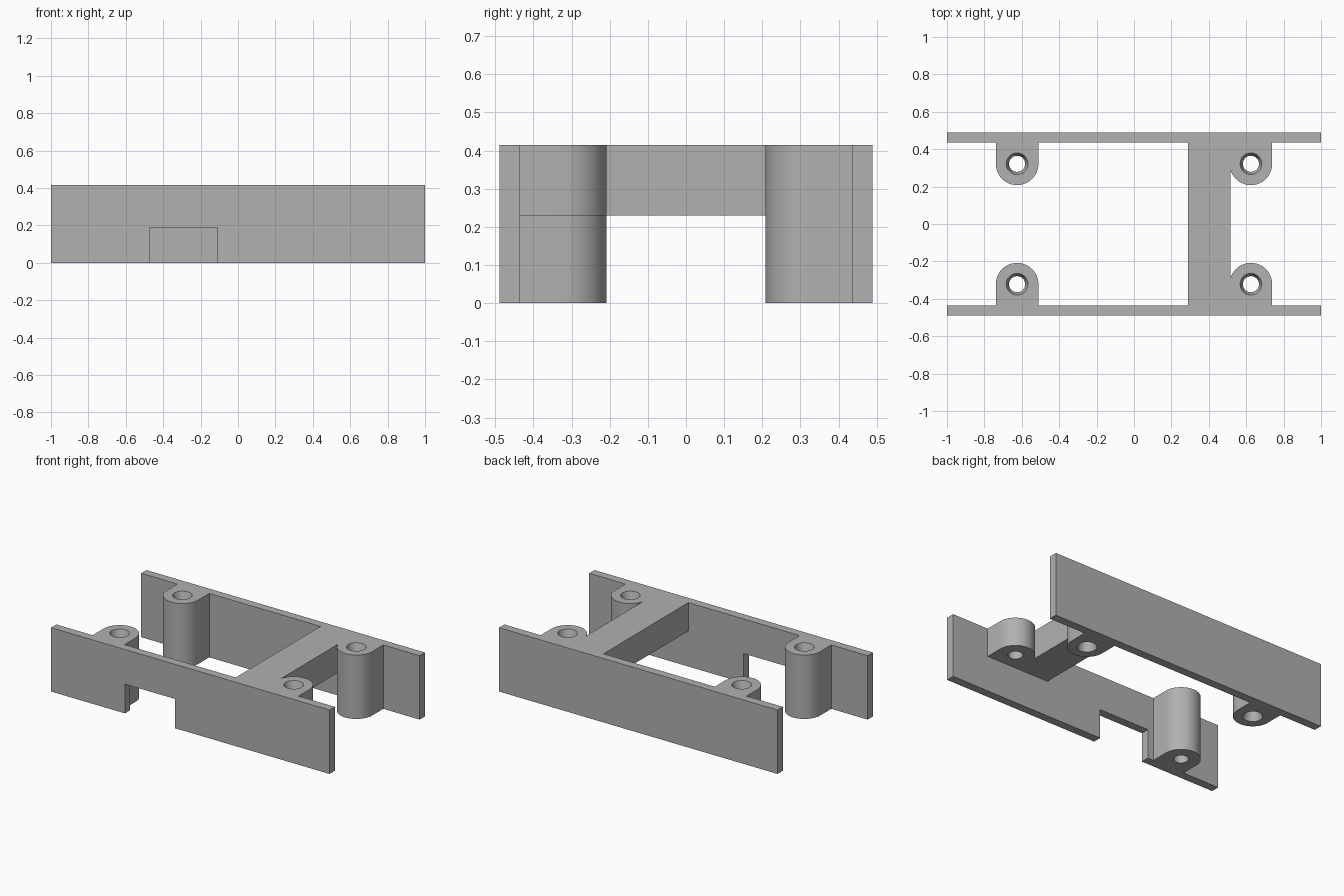
import bpy, bmesh
from math import pi, cos, sin, radians
from mathutils import Vector

if "Cube" in bpy.data.objects:
    bpy.data.objects.remove(bpy.data.objects["Cube"], do_unlink=True)

HEIGHT, LENGTH = 0.415, 1.0
OUTER_Y, INNER_Y = 0.489, 0.435
POST_X, POST_Y, POST_R = 0.625, 0.322, 0.114
BAR_Z = 0.23
HOLE_R, SINK_R, SINK_DEPTH = 0.043, 0.058, 0.05

grey = bpy.data.materials.new("plain grey")
grey.use_nodes = True
colour = (0.44, 0.44, 0.44, 1)
grey.diffuse_color = colour
grey.node_tree.nodes["Principled BSDF"].inputs["Base Color"].default_value = colour


def finish(name, bm):
    bmesh.ops.recalc_face_normals(bm, faces=bm.faces)
    mesh = bpy.data.meshes.new(name)
    bm.to_mesh(mesh)
    bm.free()
    mesh.materials.append(grey)
    ob = bpy.data.objects.new(name, mesh)
    bpy.context.collection.objects.link(ob)
    return ob


def prism(name, points, offset):
    """Extrude a flat outline along offset."""
    bm = bmesh.new()
    face = bm.faces.new([bm.verts.new(p) for p in points])
    out = bmesh.ops.extrude_face_region(bm, geom=[face])
    moved = [v for v in out["geom"] if isinstance(v, bmesh.types.BMVert)]
    bmesh.ops.translate(bm, verts=moved, vec=Vector(offset))
    return finish(name, bm)


def lathe(name, profile, x, y, steps=48):
    """Spin (radius, z) points about a vertical axis at x, y."""
    bm = bmesh.new()
    rings = [[bm.verts.new((x + r * cos(2 * pi * i / steps),
                            y + r * sin(2 * pi * i / steps), z))
              for i in range(steps)] for r, z in profile]
    for low, high in zip(rings, rings[1:]):
        for i in range(steps):
            j = (i + 1) % steps
            bm.faces.new((low[i], low[j], high[j], high[i]))
    bm.faces.new(rings[0])
    bm.faces.new(rings[-1])
    return finish(name, bm)


def combine(target, tool, operation):
    mod = target.modifiers.new(tool.name, 'BOOLEAN')
    mod.operation, mod.solver, mod.object = operation, 'EXACT', tool
    bpy.context.view_layer.objects.active = target
    bpy.ops.object.modifier_apply(modifier=mod.name)
    bpy.data.objects.remove(tool, do_unlink=True)


def post(sx, sy, bottom):
    """Round-nosed screw post running back into its side wall."""
    cx, cy, root = sx * POST_X, sy * POST_Y, sy * (INNER_Y + 0.02)
    arc = [(cx + POST_R * cos(a), cy - sy * POST_R * sin(a), bottom)
           for a in (pi * i / 32 for i in range(33))]
    outline = [(cx + POST_R, root, bottom)] + arc + [(cx - POST_R, root, bottom)]
    return prism("screw_post", outline, (0, 0, HEIGHT - bottom))


# Front wall with a notch in its lower edge
front = [(-LENGTH, 0), (-0.47, 0), (-0.47, 0.19), (-0.11, 0.19), (-0.11, 0),
         (LENGTH, 0), (LENGTH, HEIGHT), (-LENGTH, HEIGHT)]
bracket = prism("mounting_bracket", [(x, -OUTER_Y, z) for x, z in front],
                (0, OUTER_Y - INNER_Y, 0))

# Plain back wall
back = [(-LENGTH, 0), (LENGTH, 0), (LENGTH, HEIGHT), (-LENGTH, HEIGHT)]
back_wall = prism("back_wall", [(x, INNER_Y, z) for x, z in back],
                  (0, OUTER_Y - INNER_Y, 0))

# Raised cross bar joining the walls
reach = INNER_Y + 0.02
bar = [(0.288, -reach, BAR_Z), (0.515, -reach, BAR_Z),
       (0.515, reach, BAR_Z), (0.288, reach, BAR_Z)]
cross_bar = prism("cross_bar", bar, (0, 0, HEIGHT - BAR_Z))

combine(bracket, cross_bar, 'UNION')
combine(bracket, back_wall, 'UNION')

# Four posts; the left front one stops level with the cross bar
corners = [(sx, sy) for sx in (-1, 1) for sy in (-1, 1)]
for sx, sy in corners:
    combine(bracket, post(sx, sy, BAR_Z if (sx, sy) == (1, -1) else 0), 'UNION')

# Screw holes, countersunk on top, and underneath along the back
for sx, sy in corners:
    top = [(HOLE_R, HEIGHT - SINK_DEPTH), (SINK_R, HEIGHT), (SINK_R, HEIGHT + 0.1)]
    if sy > 0:
        low = [(SINK_R, -0.1), (SINK_R, 0), (HOLE_R, SINK_DEPTH)]
    else:
        low = [(HOLE_R, -0.1)]
    combine(bracket, lathe("screw_hole", low + top, sx * POST_X, sy * POST_Y), 'DIFFERENCE')

bpy.ops.object.select_all(action='DESELECT')
bracket.select_set(True)
bpy.context.view_layer.objects.active = bracket
bpy.ops.object.shade_smooth_by_angle(angle=radians(15))
